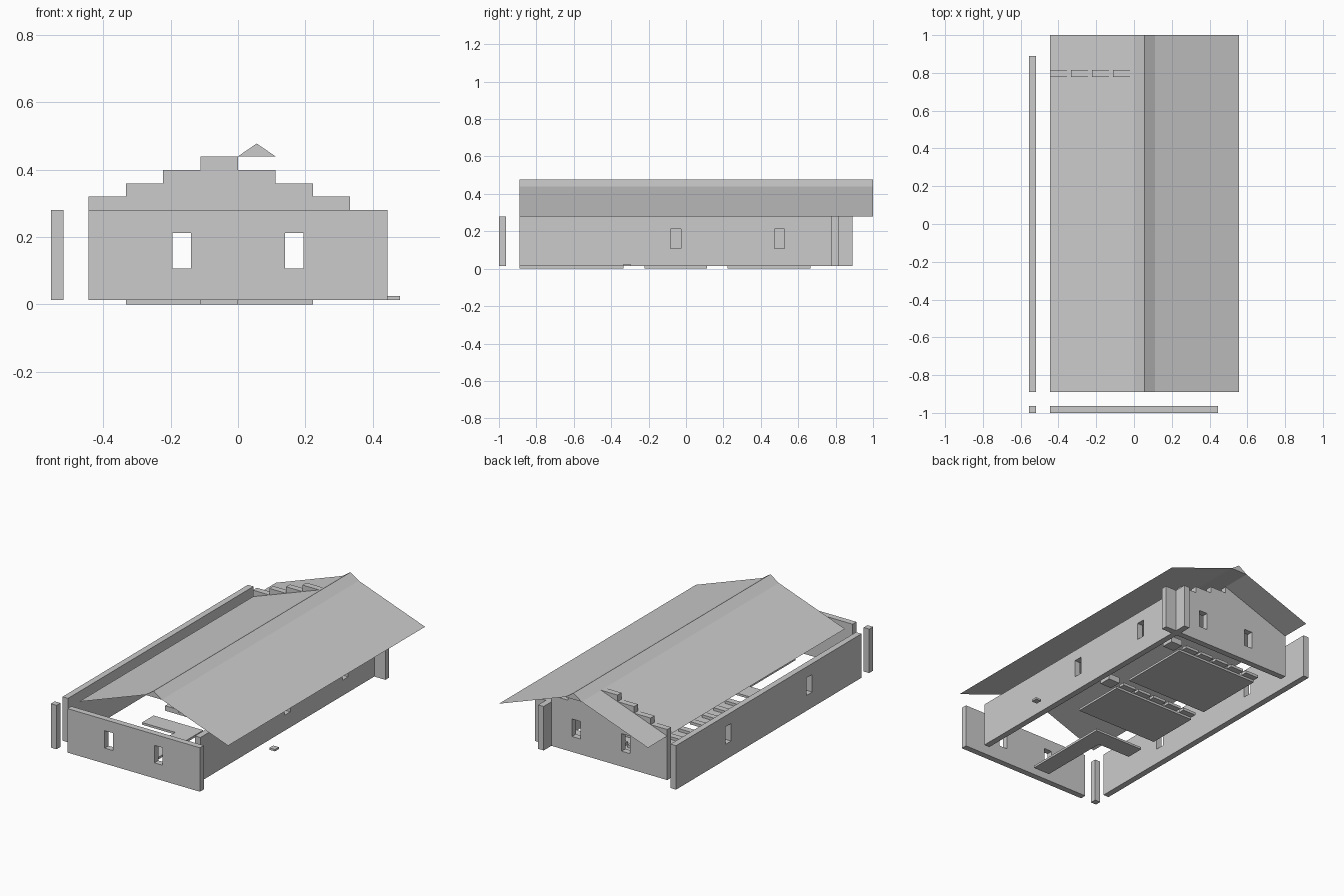
import bpy, bmesh

if "Cube" in bpy.data.objects:
    bpy.data.objects.remove(bpy.data.objects["Cube"])

U = 1 / 9            # floor plan module
T = U / 3            # wall thickness
Z0, Z1 = 0.0133, 0.28
WIN_Z = (0.107, 0.213)
STEP = 0.04          # height of one gable step


def finish(bm, name):
    bmesh.ops.recalc_face_normals(bm, faces=bm.faces)
    mesh = bpy.data.meshes.new(name)
    bm.to_mesh(mesh)
    bm.free()
    obj = bpy.data.objects.new(name, mesh)
    bpy.context.collection.objects.link(obj)
    return obj


def add_box(bm, x0, x1, y0, y1, z0, z1):
    vs = bmesh.ops.create_cube(bm, size=1)["verts"]
    for v in vs:
        v.co.x = x1 if v.co.x > 0 else x0
        v.co.y = y1 if v.co.y > 0 else y0
        v.co.z = z1 if v.co.z > 0 else z0


def box(name, *dims):
    bm = bmesh.new()
    add_box(bm, *dims)
    return finish(bm, name)


def wall(name, axis, at, half, windows, steps=()):
    """Wall along 'x' or 'y' with window openings and optional gable steps."""
    w = U / 4
    us = {-half, half}
    zs = {Z0, Z1, *WIN_Z}
    for c in windows:
        us |= {c - w, c + w}
    for a, b, z in steps:
        us |= {a, b}
        zs |= {z}
    us, zs = sorted(us), sorted(zs)

    def solid(u, z):
        if z > Z1:
            return any(a < u < b and z < top for a, b, top in steps)
        in_window = any(abs(u - c) < w for c in windows)
        return not (in_window and WIN_Z[0] < z < WIN_Z[1])

    bm = bmesh.new()
    for a, b in zip(us, us[1:]):
        for c, d in zip(zs, zs[1:]):
            if solid((a + b) / 2, (c + d) / 2):
                pts = [(a, c), (b, c), (b, d), (a, d)]
                bm.faces.new([bm.verts.new((u, at, z) if axis == "x" else (at, u, z))
                              for u, z in pts])
    bmesh.ops.remove_doubles(bm, verts=bm.verts, dist=1e-5)
    # give the sheet its thickness
    ext = bmesh.ops.extrude_face_region(bm, geom=bm.faces[:], use_keep_orig=True)
    moved = [g for g in ext["geom"] if isinstance(g, bmesh.types.BMVert)]
    bmesh.ops.translate(bm, verts=moved, vec=(0, T, 0) if axis == "x" else (T, 0, 0))
    return finish(bm, name)


def sheet(name, profile, y0, y1, capped=False):
    """Profile in x,z swept along y; capped makes a closed prism."""
    bm = bmesh.new()
    front = [bm.verts.new((x, y0, z)) for x, z in profile]
    back = [bm.verts.new((x, y1, z)) for x, z in profile]
    n = len(profile)
    for i in range(n if capped else n - 1):
        j = (i + 1) % n
        bm.faces.new((front[i], front[j], back[j], back[i]))
    if capped:
        bm.faces.new(front)
        bm.faces.new(back)
    return finish(bm, name)


# Walls
gable = [(-(4 - i) * U, (3 - i) * U, Z1 + (i + 1) * STEP) for i in range(4)]
wall("front_wall", "x", -1, 4 * U, [-1.5 * U, 1.5 * U])
wall("back_gable_wall", "x", 7 * U, 4 * U, [-1.5 * U, 1.5 * U], gable)
wall("left_wall", "y", -5 * U, 8 * U, [-3.5 * U, 3.5 * U])
wall("right_wall", "y", 3 * U, 8 * U, [-0.5 * U, 4.5 * U])
box("corner_post", -5 * U, -5 * U + T, -1, -1 + T, Z0, Z1)

# Roof slopes and ridge cap
ry0, ry1, eave = -8 * U, 1, Z1 + 4 * STEP
sheet("left_roof", [(-4 * U, Z1), (0, eave)], ry0, ry1)
sheet("right_roof", [(U, eave), (5 * U, Z1)], ry0, ry1)
sheet("ridge_cap", [(0, eave), (U / 2, 0.478), (U, eave)], ry0, ry1, capped=True)

# Entrance path and doorstep
box("path_leg", -U, 0, -8 * U, -3 * U, 0, Z0)
box("path_arm", -3 * U, -U, -4 * U, -3 * U, 0, Z0)
box("doorstep", 4 * U, 4 * U + T, -3 * U, -3 * U + T, Z0, 0.025)

# Two floor platforms, each with rows of low seats and a side block
for label, y0, rows in (("middle", -2 * U, 3), ("back", 2 * U, 4)):
    y1 = y0 + rows * U
    box(label + "_platform", -3 * U, 2 * U, y0, y1, 0, Z0)
    bm = bmesh.new()
    for r in range(rows + 1):
        for c in range(5):
            x, y = (c - 3) * U, y0 + r * U
            add_box(bm, x, x + 0.09, y, y + T, Z0, 0.03)
    finish(bm, label + "_seats")
    box(label + "_side_block", 2.1 * U, 2.8 * U, y1 - T, y1 + T, Z0, 0.05)
